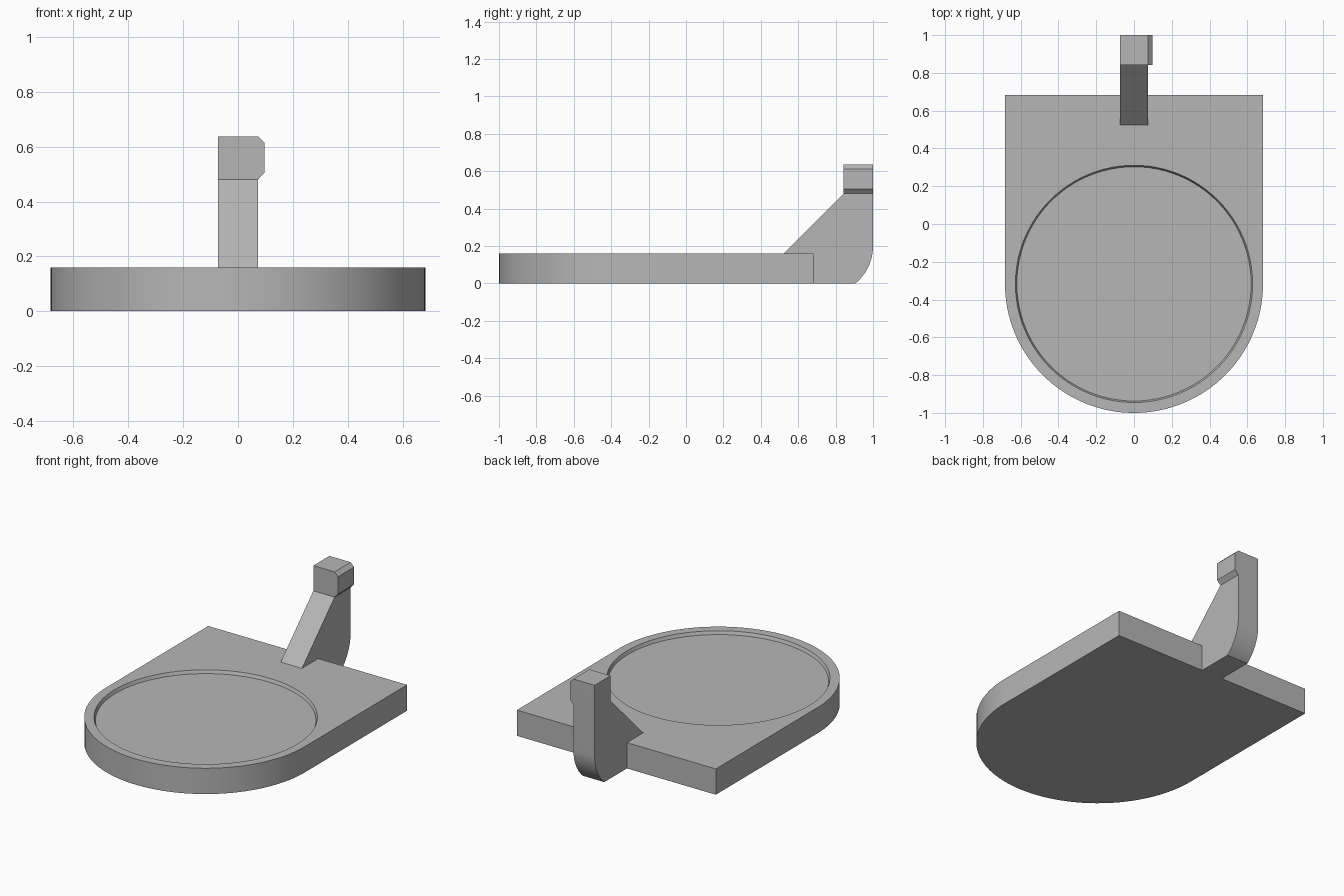
import bpy, bmesh, math

cube = bpy.data.objects.get("Cube")
if cube:
    bpy.data.objects.remove(cube, do_unlink=True)

GREY = (0.47, 0.47, 0.47, 1)
grey = bpy.data.materials.new("plain grey")
grey.use_nodes = True
grey.diffuse_color = GREY
grey.node_tree.nodes["Principled BSDF"].inputs["Base Color"].default_value = GREY

HALF, BACK, THICK = 0.683, 0.683, 0.16
CY = HALF - 1          # centre of the rounded front and of the recess
ARM = 0.073            # half width of the arm


def arc(cx, cy, r, start, end, n):
    """Points on an arc, angles in degrees."""
    angles = [math.radians(start + (end - start) * i / n) for i in range(n + 1)]
    return [(cx + r * math.cos(a), cy + r * math.sin(a)) for a in angles]


def finish(name, bm):
    bmesh.ops.recalc_face_normals(bm, faces=bm.faces[:])
    mesh = bpy.data.meshes.new(name)
    bm.to_mesh(mesh)
    bm.free()
    mesh.materials.append(grey)
    obj = bpy.data.objects.new(name, mesh)
    bpy.context.collection.objects.link(obj)
    bpy.ops.object.select_all(action="DESELECT")
    obj.select_set(True)
    bpy.context.view_layer.objects.active = obj
    bpy.ops.object.shade_smooth_by_angle(angle=math.radians(20))
    return obj


def loop(bm, points):
    return [bm.verts.new(p) for p in points]


def wall(bm, a, b):
    for i in range(len(a)):
        j = (i + 1) % len(a)
        bm.faces.new((a[i], a[j], b[j], b[i]))


def prism(name, lower, upper):
    bm = bmesh.new()
    a, b = loop(bm, lower), loop(bm, upper)
    wall(bm, a, b)
    bm.faces.new(a)
    bm.faces.new(b)
    return finish(name, bm)


# Base plate: square back, round front, shallow round recess
bm = bmesh.new()
outline = [(HALF, BACK), (-HALF, BACK)] + arc(0, CY, HALF, 180, 360, 64)
bottom = loop(bm, [(x, y, 0) for x, y in outline])
top = loop(bm, [(x, y, THICK) for x, y in outline])
wall(bm, bottom, top)
bm.faces.new(bottom)
rim = loop(bm, [(x, y, THICK) for x, y in arc(0, CY, 0.628, 0, 360, 96)[:-1]])
floor = loop(bm, [(x, y, THICK - 0.02) for x, y in arc(0, CY, 0.62, 0, 360, 96)[:-1]])
wall(bm, rim, floor)
bm.faces.new(floor)
open_edges = [e for e in bm.edges if len(e.link_faces) == 1]
bmesh.ops.triangle_fill(bm, use_beauty=True, edges=open_edges, normal=(0, 0, 1))
finish("base_plate", bm)

# Arm: side profile with a sloped brace and a rounded heel
profile = [(0.523, THICK), (BACK, THICK), (BACK, 0)]
profile += arc(0.742, 0.2, 0.258, -51, 0, 14)
profile[3] = (0.905, 0)
profile += [(1, 0.637), (0.843, 0.637), (0.843, 0.48)]
prism("arm", [(-ARM, y, z) for y, z in profile], [(ARM, y, z) for y, z in profile])

# Chamfered catch on the left side of the arm head
catch = [(ARM, 0.48), (0.097, 0.506), (0.097, 0.613), (ARM, 0.637)]
prism("arm_catch", [(x, 0.843, z) for x, z in catch], [(x, 1, z) for x, z in catch])
